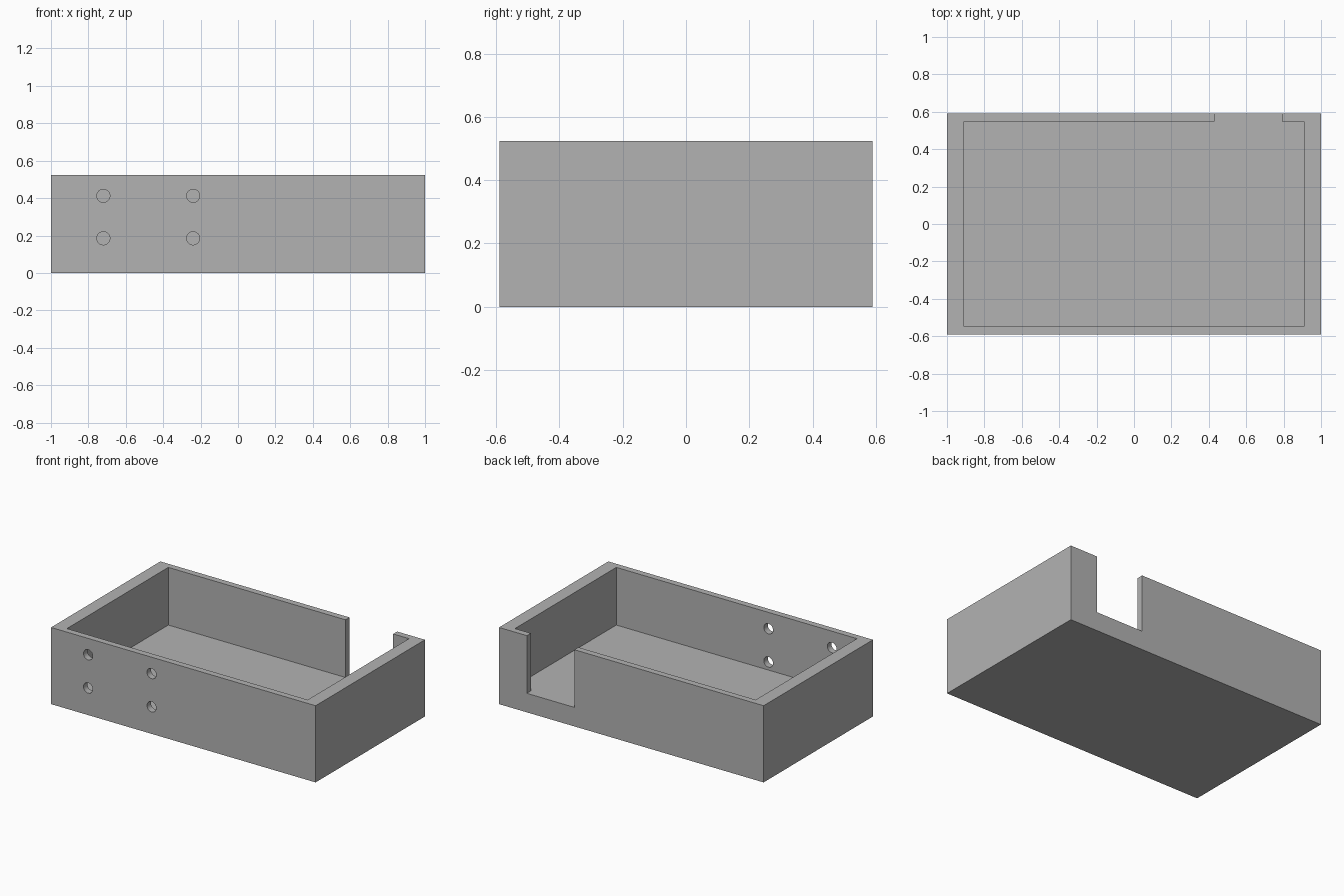
import bpy
import bmesh
import math

# Remove the default cube
default = bpy.data.objects.get("Cube")
if default:
    bpy.data.objects.remove(default, do_unlink=True)

HALF_X, HALF_Y, HEIGHT = 1.0, 0.59, 0.524
IN_X, IN_Y, FLOOR = 0.91, 0.547, 0.13
NOTCH_LEFT, NOTCH_RIGHT = 0.43, 0.79
HOLE_RADIUS = 0.035

# Plain grey plastic
grey = bpy.data.materials.new("grey plastic")
grey.use_nodes = True
colour = (0.45, 0.45, 0.45, 1)
grey.diffuse_color = colour
grey.node_tree.nodes["Principled BSDF"].inputs["Base Color"].default_value = colour


def prism(name, outline, bottom, top):
    """Extrude a plan outline upwards into a closed solid."""
    bm = bmesh.new()
    face = bm.faces.new([bm.verts.new((x, y, bottom)) for x, y in outline])
    made = bmesh.ops.extrude_face_region(bm, geom=[face])["geom"]
    verts = [g for g in made if isinstance(g, bmesh.types.BMVert)]
    bmesh.ops.translate(bm, verts=verts, vec=(0, 0, top - bottom))
    bmesh.ops.recalc_face_normals(bm, faces=bm.faces)
    mesh = bpy.data.meshes.new(name)
    bm.to_mesh(mesh)
    bm.free()
    mesh.materials.append(grey)
    obj = bpy.data.objects.new(name, mesh)
    bpy.context.collection.objects.link(obj)
    return obj


def cut(target, cutter):
    """Subtract a cutter from the target, then discard the cutter."""
    cutter.hide_render = True
    mod = target.modifiers.new("cut", "BOOLEAN")
    mod.operation = "DIFFERENCE"
    mod.solver = "EXACT"
    mod.object = cutter
    bpy.context.view_layer.objects.active = target
    bpy.ops.object.modifier_apply(modifier=mod.name)
    bpy.data.objects.remove(cutter, do_unlink=True)


# Outer block of the tray
tray = prism("open_box", [(-HALF_X, -HALF_Y), (HALF_X, -HALF_Y),
                          (HALF_X, HALF_Y), (-HALF_X, HALF_Y)], 0, HEIGHT)

# Cavity with the slot through the back wall, sharing one floor level
cut(tray, prism("cavity_cutter", [
    (-IN_X, -IN_Y), (IN_X, -IN_Y), (IN_X, IN_Y),
    (NOTCH_RIGHT, IN_Y), (NOTCH_RIGHT, HALF_Y + 0.1),
    (NOTCH_LEFT, HALF_Y + 0.1), (NOTCH_LEFT, IN_Y), (-IN_X, IN_Y)],
    FLOOR, HEIGHT + 0.1))

# Four mounting holes through the front wall
for x in (-0.72, -0.24):
    for z in (0.185, 0.412):
        bpy.ops.mesh.primitive_cylinder_add(
            vertices=32, radius=HOLE_RADIUS, depth=0.2,
            location=(x, -HALF_Y, z), rotation=(math.pi / 2, 0, 0))
        hole = bpy.context.object
        hole.name = "hole_cutter"
        hole.data.materials.append(grey)
        cut(tray, hole)

# Smooth hole walls, sharp box edges
bpy.ops.object.select_all(action="DESELECT")
tray.select_set(True)
bpy.context.view_layer.objects.active = tray
bpy.ops.object.shade_smooth_by_angle(angle=math.radians(30))
